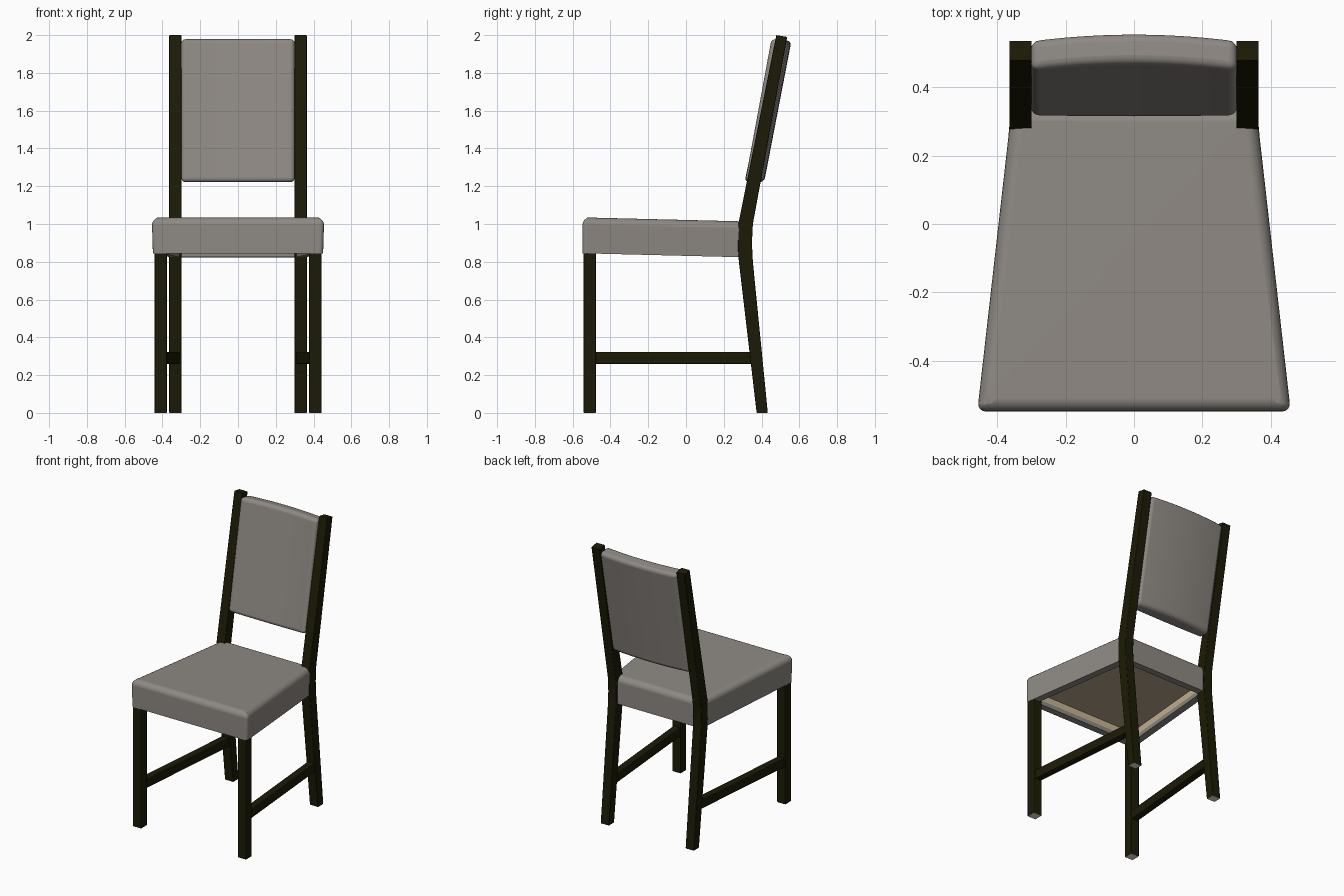
import bpy
import bmesh
from mathutils import Vector

if "Cube" in bpy.data.objects:
    bpy.data.objects.remove(bpy.data.objects["Cube"], do_unlink=True)


def material(name, rgb):
    m = bpy.data.materials.new(name)
    m.use_nodes = True
    m.diffuse_color = (*rgb, 1)
    bsdf = next(n for n in m.node_tree.nodes if n.type == "BSDF_PRINCIPLED")
    bsdf.inputs["Base Color"].default_value = (*rgb, 1)
    return m


FABRIC = material("grey upholstery", (0.272, 0.25, 0.228))
DARK = material("dark stained wood", (0.012, 0.0112, 0.002))
PALE = material("pale raw wood", (0.58, 0.46, 0.29))
BROWN = material("brown under panel", (0.5, 0.385, 0.26))
GLIDE = material("pale glide", (0.9, 0.85, 0.78))


def finish(bm, name, mats, bevel=0.0, segments=2):
    bmesh.ops.recalc_face_normals(bm, faces=bm.faces)
    mesh = bpy.data.meshes.new(name)
    bm.to_mesh(mesh)
    bm.free()
    for m in mats:
        mesh.materials.append(m)
    ob = bpy.data.objects.new(name, mesh)
    bpy.context.collection.objects.link(ob)
    bpy.ops.object.select_all(action="DESELECT")
    ob.select_set(True)
    bpy.context.view_layer.objects.active = ob
    bpy.ops.object.shade_smooth_by_angle(angle=0.7)
    if bevel:
        mod = ob.modifiers.new("soft edges", "BEVEL")
        mod.width = bevel
        mod.segments = segments
        mod.limit_method = "ANGLE"
    flat = ob.modifiers.new("even shading", "WEIGHTED_NORMAL")
    flat.keep_sharp = True


def prism(points, offset):
    """Extrude a closed outline along an offset vector."""
    bm = bmesh.new()
    face = bm.faces.new([bm.verts.new(p) for p in points])
    ext = bmesh.ops.extrude_face_region(bm, geom=[face])["geom"]
    verts = [v for v in ext if isinstance(v, bmesh.types.BMVert)]
    bmesh.ops.translate(bm, verts=verts, vec=Vector(offset))
    bmesh.ops.recalc_face_normals(bm, faces=bm.faces)
    return bm


def mark_foot(bm):
    for f in bm.faces:
        if f.normal.z < -0.9 and f.calc_center_median().z < 0.01:
            f.material_index = 1


def sink(bm, face, depth):
    """Push a downward face up into the body, leaving walls around it."""
    face = bmesh.ops.extrude_discrete_faces(bm, faces=[face])["faces"][0]
    bmesh.ops.translate(bm, verts=face.verts, vec=(0, 0, depth))
    return face


# Legs and stretchers, mirrored left and right
BACK_POST = [(0.374, 0), (0.28, 0.8), (0.275, 0.87), (0.277, 1.0), (0.478, 2.0),
             (0.536, 1.99), (0.354, 1.0), (0.349, 0.9), (0.354, 0.8), (0.433, 0)]
for side, s in (("left", 1), ("right", -1)):
    bm = prism([(s * 0.299, y, z) for y, z in BACK_POST], (s * 0.065, 0, 0))
    mark_foot(bm)
    finish(bm, side + "_back_post", [DARK, GLIDE], 0.003)

    bm = prism([(s * x, y, 0) for x, y in
                ((0.377, -0.542), (0.442, -0.542), (0.442, -0.477), (0.377, -0.477))],
               (0, 0, 0.89))
    mark_foot(bm)
    finish(bm, side + "_front_leg", [DARK, GLIDE], 0.003)

    bm = prism([(s * x, y, 0.26) for x, y in
                ((0.383, -0.5), (0.433, -0.5), (0.357, 0.37), (0.307, 0.37))],
               (0, 0, 0.063))
    finish(bm, side + "_stretcher", [DARK], 0.003)

# Seat cushion: tapered block, slightly lower at the back
bm = prism([(-0.458, -0.548, 0.845), (0.458, -0.548, 0.845),
            (0.358, 0.335, 0.823), (-0.358, 0.335, 0.823)], (0, 0, 0.19))
upright = [e for e in bm.edges if abs(e.verts[0].co.z - e.verts[1].co.z) > 0.1]
bmesh.ops.bevel(bm, geom=upright, offset=0.025, segments=4, profile=0.5, affect="EDGES")
top = max(bm.faces, key=lambda f: f.calc_center_median().z)
bmesh.ops.bevel(bm, geom=list(top.edges), offset=0.04, segments=5, profile=0.5, affect="EDGES")
for v in bm.verts:
    if v.co.z < 0.86:
        v.co.x *= 0.99

# Open underside: fabric wrapped over the rim, pale rails above, brown panel
under = min(bm.faces, key=lambda f: f.calc_center_median().z)
bmesh.ops.inset_region(bm, faces=[under], thickness=0.05)
hem = sink(bm, under, 0.03)
well = sink(bm, hem, 0.045)
well.material_index = 2
for e in well.edges:
    for f in e.link_faces:
        if f is not well and f.calc_center_median().y < 0.2:
            f.material_index = 1
finish(bm, "seat_cushion", [FABRIC, PALE, BROWN])

# Back pad: leaning with the posts and bowed backwards
bm = bmesh.new()
bmesh.ops.create_cube(bm, size=1)
across = [e for e in bm.edges if abs(e.verts[0].co.x - e.verts[1].co.x) > 0.5]
bmesh.ops.subdivide_edges(bm, edges=across, cuts=11, use_grid_fill=True)
for v in bm.verts:
    u, t = v.co.x * 2, v.co.z + 0.5
    bow = 1 - u * u
    lean = 0.314 + 0.136 * t
    if v.co.y < 0:
        y = lean + bow * (0.024 * t - 0.004)
    else:
        y = lean + 0.08 + 0.008 * t + 0.02 * bow
    z = 1.222 + 0.76 * t - (0.014 * t if v.co.y > 0 else 0)
    v.co = (u * 0.301, y, z)
finish(bm, "back_pad", [FABRIC], 0.024, 4)
